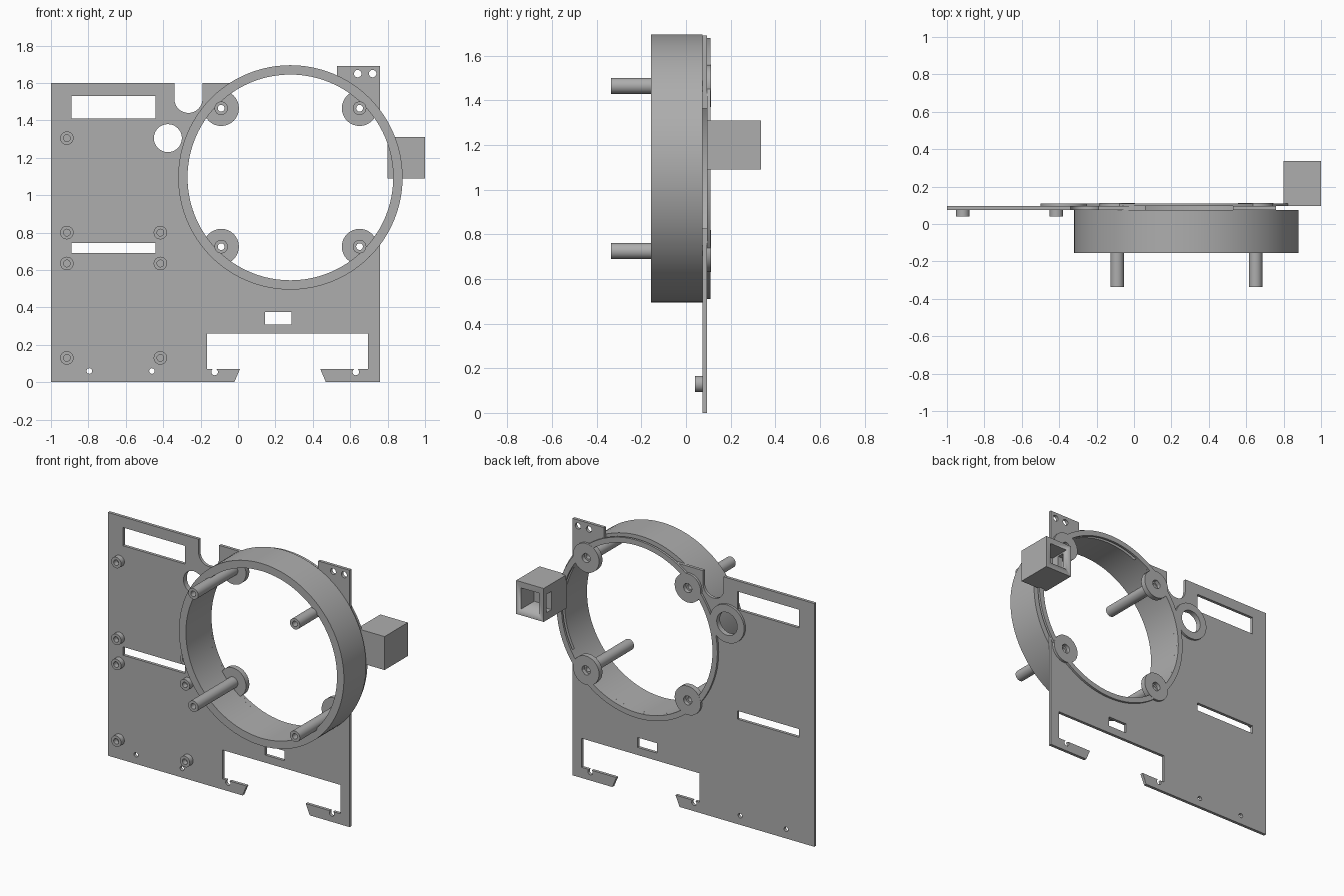
import bpy, bmesh, math
from mathutils import Matrix

cube = bpy.data.objects.get("Cube")
if cube:
    bpy.data.objects.remove(cube, do_unlink=True)

grey = bpy.data.materials.new("plain grey")
grey.use_nodes = True
grey.diffuse_color = (0.42, 0.42, 0.42, 1)
grey.node_tree.nodes["Principled BSDF"].inputs["Base Color"].default_value = (0.42, 0.42, 0.42, 1)

CX, CZ = 0.28, 1.095          # centre of the big ring
BORE, RIM = 0.55, 0.6
FRONT, BACK, REAR = 0.075, 0.095, 0.11   # plate front, plate back, rear flange face


def arc(x, z, r, a0, a1, n):
    """Points along an arc, angles in radians."""
    return [(x + r * math.cos(a0 + (a1 - a0) * i / n),
             z + r * math.sin(a0 + (a1 - a0) * i / n)) for i in range(n + 1)]


def circle(x, z, r, n=32):
    return arc(x, z, r, 0, math.tau, n)[:-1]


def rect(x0, x1, z0, z1):
    return [(x0, z0), (x1, z0), (x1, z1), (x0, z1)]


def sheet(name, loops, y0, y1):
    """Fill closed x-z loops (inner loops are holes) and extrude from y0 to y1."""
    curve = bpy.data.curves.new(name, "CURVE")
    curve.dimensions = "2D"
    curve.fill_mode = "BOTH"
    curve.extrude = (y1 - y0) / 2
    for loop in loops:
        spline = curve.splines.new("POLY")
        spline.points.add(len(loop) - 1)
        for p, (x, z) in zip(spline.points, loop):
            p.co = (x, z, 0, 1)
        spline.use_cyclic_u = True
    temp = bpy.data.objects.new(name + " outline", curve)
    bpy.context.scene.collection.objects.link(temp)
    graph = bpy.context.evaluated_depsgraph_get()
    mesh = bpy.data.meshes.new_from_object(temp.evaluated_get(graph))
    bpy.data.objects.remove(temp, do_unlink=True)
    bpy.data.curves.remove(curve)

    bm = bmesh.new()
    bm.from_mesh(mesh)
    bm.transform(Matrix.Translation((0, (y0 + y1) / 2, 0)) @ Matrix.Rotation(math.pi / 2, 4, "X"))
    bmesh.ops.remove_doubles(bm, verts=bm.verts, dist=0.0001)
    bmesh.ops.recalc_face_normals(bm, faces=bm.faces)
    bm.to_mesh(mesh)
    bm.free()
    mesh.name = name
    mesh.materials.clear()
    mesh.materials.append(grey)
    obj = bpy.data.objects.new(name, mesh)
    bpy.context.scene.collection.objects.link(obj)
    bpy.ops.object.select_all(action="DESELECT")
    obj.select_set(True)
    bpy.context.view_layer.objects.active = obj
    bpy.ops.object.shade_smooth_by_angle(angle=math.radians(30))
    return obj


# Mounting plate: feet, lower cutout, ring bore and rounded top notch in one outline
right, top, tab_left, tab_top = 0.76, 1.6, 0.53, 1.69
a_side = math.acos((right - CX) / BORE)
a_top = math.pi - math.asin((top - CZ) / BORE)
a_tab = math.acos((tab_left - CX) / BORE)
foot = 0.07


def foot_notch(x):
    """Small round notch opening into the top of a foot, right to left."""
    return arc(x, 0.055, 0.018, math.radians(55), math.radians(-235), 12)


outline = [(-1, 0), (-0.02, 0), (0.01, foot)]
outline += foot_notch(-0.125)
outline += [(-0.165, foot), (-0.165, 0.26), (0.695, 0.26), (0.695, foot)]
outline += foot_notch(0.63)
outline += [(0.44, foot), (0.47, 0), (right, 0)]
outline += arc(CX, CZ, BORE, -a_side, a_top - math.tau, 72)
outline += [(-0.19, top)]
outline += arc(-0.265, 1.515, 0.075, 0, -math.pi, 20)
outline += [(-0.34, top), (-1, top)]
holes = [rect(-0.89, -0.44, 1.41, 1.53), rect(-0.89, -0.44, 0.69, 0.745),
         rect(0.145, 0.285, 0.31, 0.375), circle(-0.375, 1.305, 0.075)]
holes += [circle(x, 0.06, 0.015, 16) for x in (-0.795, -0.46)]
sheet("mounting_plate", [outline] + holes, FRONT, BACK)

# Upper corner tab with two screw holes
tab = [(right, tab_top), (tab_left, tab_top)] + arc(CX, CZ, BORE, a_tab, a_side, 16)
sheet("corner_tab", [tab] + [circle(x, 1.65, 0.02, 20) for x in (0.64, 0.72)], FRONT, BACK)

# Big front ring and thin rear flange
bore = circle(CX, CZ, BORE, 96)
sheet("front_ring", [circle(CX, CZ, RIM, 96), bore], -0.156, FRONT)
sheet("rear_flange", [circle(CX, CZ, 0.585, 96), bore], BACK, REAR)

# Collar behind the round hole
sheet("hole_collar", [circle(-0.375, 1.305, 0.125), circle(-0.375, 1.305, 0.075)], BACK, REAR)

# Four lugs carrying long hollow pillars
for side, dx in (("right", -0.37), ("left", 0.37)):
    for level, dz in (("lower", -0.37), ("upper", 0.37)):
        x, z = CX + dx, CZ + dz
        sheet(f"{level}_{side}_lug", [circle(x, z, 0.095), circle(x, z, 0.03)], FRONT + 0.001, REAR + 0.001)
        sheet(f"{level}_{side}_pillar", [circle(x, z, 0.036), circle(x, z, 0.018)], -0.337, 0.085)

# Short standoffs on the front of the plate
spots = [(x, z) for x in (-0.915, -0.415) for z in (0.13, 0.635, 0.8)] + [(-0.915, 1.305)]
for i, (x, z) in enumerate(spots, 1):
    sheet(f"standoff_{i}", [circle(x, z, 0.036), circle(x, z, 0.018)], 0.04, FRONT)

# Side box, hollow from the rear, with a slot in its inner wall
box = sheet("side_box", [rect(0.8, 1, 1.09, 1.31)], BACK, 0.337)
cutters = [sheet("box_cavity_cutter", [rect(0.835, 0.965, 1.13, 1.27)], 0.2, 0.4),
           sheet("box_slot_cutter", [rect(0.75, 0.9, 1.14, 1.26)], 0.255, 0.305)]
for cutter in cutters:
    mod = box.modifiers.new(cutter.name, "BOOLEAN")
    mod.operation = "DIFFERENCE"
    mod.solver = "EXACT"
    mod.object = cutter
graph = bpy.context.evaluated_depsgraph_get()
box_mesh = bpy.data.meshes.new_from_object(box.evaluated_get(graph))
box.modifiers.clear()
box.data = box_mesh
for cutter in cutters:
    bpy.data.objects.remove(cutter, do_unlink=True)
